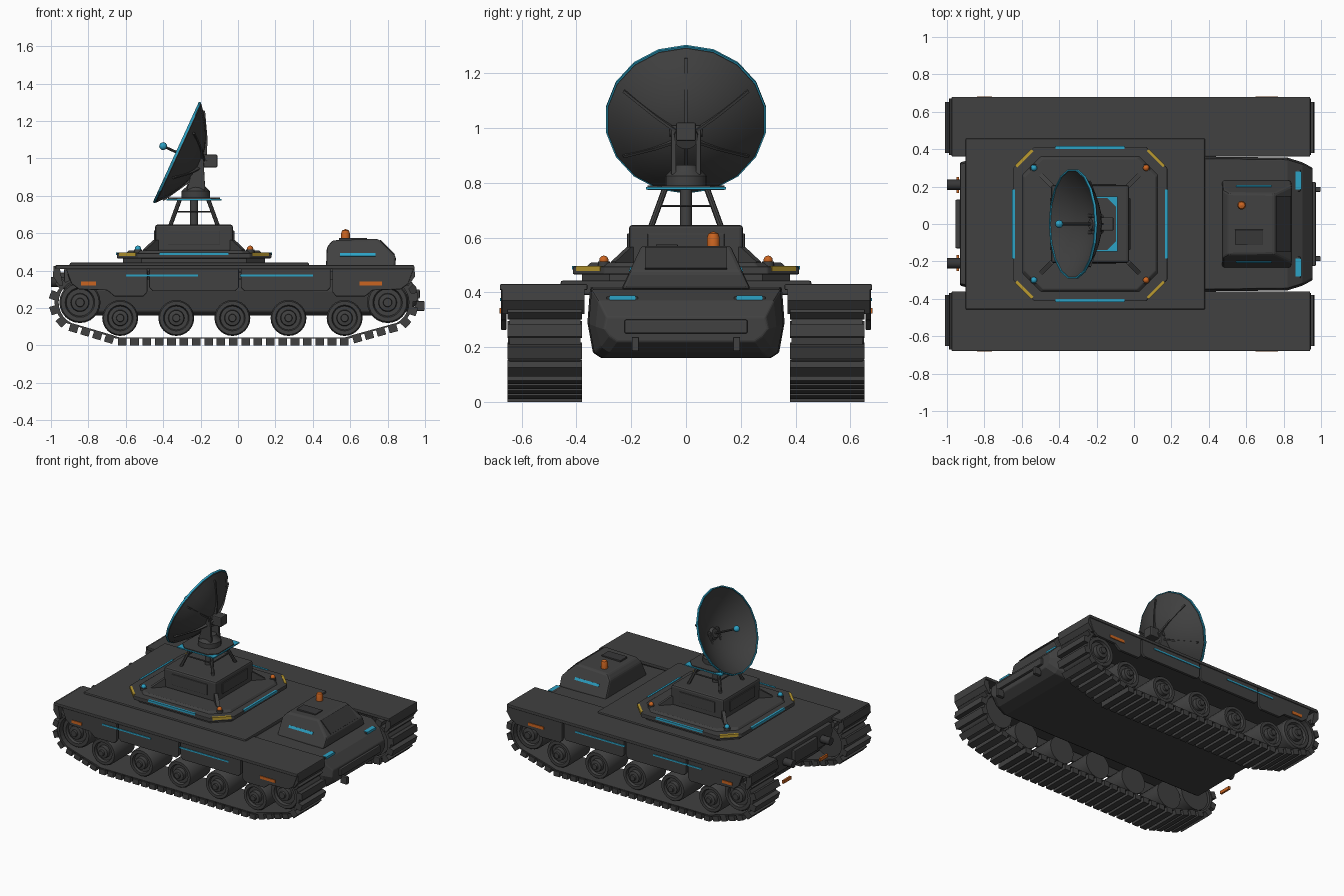
import bpy, bmesh, math
from mathutils import Matrix, Vector

if "Cube" in bpy.data.objects:
    bpy.data.objects.remove(bpy.data.objects["Cube"])

def mat(name, r, g, b):
    m = bpy.data.materials.new(name)
    m.diffuse_color = (r, g, b, 1)
    m.use_nodes = True
    m.node_tree.nodes["Principled BSDF"].inputs["Base Color"].default_value = m.diffuse_color
    return m

GREY = mat("armour grey", .052, .052, .052)
DARK = mat("dark grey", .038, .038, .039)
BLUE = mat("signal blue", .025, .36, .56)
ORANGE = mat("lamp orange", .6, .13, .015)
YELLOW = mat("warning yellow", .5, .33, .03)

def finish(name, bm, m, bevel=0, smooth=False):
    bmesh.ops.remove_doubles(bm, verts=bm.verts, dist=1e-5)
    bmesh.ops.recalc_face_normals(bm, faces=bm.faces)
    me = bpy.data.meshes.new(name)
    bm.to_mesh(me)
    bm.free()
    ob = bpy.data.objects.new(name, me)
    bpy.context.collection.objects.link(ob)
    me.materials.append(m)
    if bevel:
        b = ob.modifiers.new("bevel", 'BEVEL')
        b.width, b.segments, b.limit_method = bevel, 2, 'ANGLE'
    if smooth:
        bpy.ops.object.select_all(action='DESELECT')
        ob.select_set(True)
        bpy.context.view_layer.objects.active = ob
        bpy.ops.object.shade_smooth_by_angle(angle=math.radians(32))
    return ob

def box(name, x, y, z, m=GREY, bevel=0, M=Matrix()):
    """Box from (min, max) ranges."""
    bm = bmesh.new()
    c = [(a[0] + a[1]) / 2 for a in (x, y, z)]
    s = [abs(a[1] - a[0]) for a in (x, y, z)]
    bmesh.ops.create_cube(bm, size=1, matrix=M @ Matrix.Translation(c) @ Matrix.Diagonal((*s, 1)))
    return finish(name, bm, m, bevel)

def loft(name, rings, m=GREY, bevel=0, M=Matrix(), cap=True, loop=False, smooth=False):
    """Skin a list of equal-length closed rings."""
    bm = bmesh.new()
    vs = [[bm.verts.new(M @ Vector(p)) for p in r] for r in rings]
    n = len(vs[0])
    pairs = list(zip(vs, vs[1:])) + ([(vs[-1], vs[0])] if loop else [])
    for a, b in pairs:
        for i in range(n):
            bm.faces.new((a[i], a[(i + 1) % n], b[(i + 1) % n], b[i]))
    if cap and not loop:
        bm.faces.new(vs[0])
        bm.faces.new(vs[-1])
    return finish(name, bm, m, bevel, smooth)

def prism_y(name, pts, y0, y1, m=GREY, bevel=0):
    return loft(name, [[(x, y, z) for x, z in pts] for y in (y0, y1)], m, bevel)

def lathe(name, prof, m=GREY, M=Matrix(), n=20, smooth=True, loop=False):
    rings = [[(r * math.cos(2 * math.pi * i / n), r * math.sin(2 * math.pi * i / n), z)
              for i in range(n)] for r, z in prof]
    return loft(name, rings, m, 0, M, True, loop, smooth)

def rod(name, a, b, r, m=GREY, n=8):
    a, b = Vector(a), Vector(b)
    q = (b - a).to_track_quat('Z', 'Y').to_matrix().to_4x4()
    return lathe(name, [(r, 0), (r, (b - a).length)], m, Matrix.Translation(a) @ q, n)

def ball(name, c, r, m):
    prof = [(max(r * math.sin(t * math.pi / 8), 1e-4), -r * math.cos(t * math.pi / 8)) for t in range(9)]
    return lathe(name, prof, m, Matrix.Translation(c), 12)

def arc(cx, cz, r, a0, a1, k):
    return [Vector((cx + r * math.cos(math.radians(a0 + (a1 - a0) * i / k)), 0,
                    cz + r * math.sin(math.radians(a0 + (a1 - a0) * i / k)))) for i in range(k + 1)]

# ---- hull: lofted sections (x, bottom z, top z, half width)
secs = [(-.93, .29, .41, .33), (-.8, .16, .42, .36), (.4, .16, .42, .36), (.82, .16, .41, .355),
        (.9, .18, .37, .33), (.955, .22, .31, .30)]
rings = []
for x, b, t, w in secs:
    half = [(w - .05, b), (w - .02, b + .02), (w, b + (t - b) * .5), (w - .01, t)]
    rings.append([(x, y, z) for y, z in half] + [(x, -y, z) for y, z in reversed(half)])
loft("hull", rings, GREY, .006)
box("deck", (-.9, .38), (-.458, .458), (.39, .443), GREY, .008)
box("nose_bar", (.93, .972), (-.225, .225), (.25, .3), GREY, .006)
box("rear_panel", (-.955, -.91), (-.13, .13), (.3, .39), GREY, .006)

# ---- track path shared by both sides
wheel_x = [-.63 + .3 * i for i in range(5)]
path = (arc(-.845, .23, .125, 90, 242, 12) + arc(-.63, .145, .105, 242, 270, 3)
        + arc(.57, .145, .105, 270, 298, 3) + arc(.80, .23, .125, 298, 450, 12))
segs = list(zip(path, path[1:] + path[:1]))
total = sum((b - a).length for a, b in segs)
PADS = 62

def at(d):
    for a, b in segs:
        l = (b - a).length
        if d <= l:
            return a + (b - a) * d / l, (b - a).normalized()
        d -= l
    return path[0], Vector((-1, 0, 0))

for s, side in ((-1, "front"), (1, "back")):
    # belt and tread pads
    cen = Vector((-.02, 0, .2))
    belt = []
    for p in path:
        o = (p - cen).normalized() * .011
        belt.append([(p + o).xz, (p - o).xz])
    loft(side + "_track_belt", [[(q.x, s * y, q.y) for q, y in
         ((o, .385), (o, .645), (i, .645), (i, .385))] for o, i in belt], GREY, loop=True)
    bm = bmesh.new()
    for i in range(PADS):
        p, t = at((i + .5) * total / PADS)
        nrm = Vector((t.z, 0, -t.x))
        if nrm.dot(p - cen) < 0:
            nrm = -nrm
        R = Matrix((t, nrm.cross(t), nrm)).transposed().to_4x4()
        M = Matrix.Translation(p + nrm * .022 + Vector((0, s * .515, 0))) @ R
        bmesh.ops.create_cube(bm, size=1, matrix=M @ Matrix.Diagonal((.046, .272, .036, 1)))
    finish(side + "_track_pads", bm, GREY)
    # road wheels, idler and sprocket
    spin = Matrix.Rotation(-s * math.pi / 2, 4, 'X')
    for i, (x, z, r) in enumerate([(x, .147, .096) for x in wheel_x] + [(-.845, .23, .11), (.80, .23, .11)]):
        prof = [(r, .40), (r, .61), (r * .93, .622), (r * .72, .622), (r * .66, .605), (r * .45, .605),
                (r * .42, .632), (r * .22, .636), (r * .2, .65), (.002, .65)]
        lathe(f"{side}_wheel_{i + 1}", prof, GREY, Matrix.Translation((x, 0, z)) @ spin, 24)
    # fender, flaps and skirts
    box(side + "_fender", (-.975, .942), (s * .36, s * .68), (.408, .43), GREY, .005)
    for e, x0, x1 in ((-1, -.985, -.955), (1, .942, .915)):
        prism_y(f"{side}_flap_{e}", [(x0, .425), (x0 + e * .005, .37), (x0 - e * .03, .32),
                (x1 - e * .02, .32), (x1, .425)], s * .37, s * .672, GREY)
    for e in (-1, 1):
        c = .01
        X = lambda d: c + e * d
        prism_y(f"{side}_end_skirt_{e}", [(X(.495), .41), (X(.495), .285), (X(.515), .262), (X(.67), .262),
                (X(.71), .295), (X(.86), .3), (X(.9), .33), (X(.93), .41)], s * .655, s * .676, GREY, .005)
        prism_y(f"{side}_mid_skirt_{e}", [(X(.005), .41), (X(.005), .31), (X(.025), .29), (X(.465), .29),
                (X(.485), .31), (X(.485), .41)], s * .655, s * .676, GREY, .005)
    for i, (a, b) in enumerate(((-.6, -.215), (.01, .4))):
        box(f"{side}_blue_strip_{i}", (a, b), (s * .675, s * .68), (.369, .38), BLUE)
    for i, (a, b) in enumerate(((-.84, -.76), (.65, .77))):
        box(f"{side}_marker_{i}", (a, b), (s * .675, s * .681), (.322, .342), ORANGE)
    # nose and tail fittings
    box(side + "_headlight_housing", (.82, .89), (s * .175, s * .29), (.33, .385), GREY, .004)
    box(side + "_headlight", (.845, .895), (s * .185, s * .28), (.342, .388), BLUE)
    box(side + "_tow_hook", (.945, .998), (s * .172, s * .198), (.185, .237), GREY, .004)
    rod(side + "_exhaust", (-.9, s * .21, .34), (-1, s * .21, .34), .027, DARK, 14)
    box(side + "_tail_lamp", (-.948, -.935), (s * .165, s * .25), (.2, .222), ORANGE)
    # cab side window strip
    box(side + "_cab_window", (.545, .735), (-.004, .004), (-.009, .009), BLUE, 0,
        Matrix.Translation((0, s * .202, .484)) @ Matrix.Rotation(s * math.atan(.07 / .15), 4, 'X'))

# ---- cab with sloped sides
prof = [(.47, .41), (.475, .525), (.505, .562), (.75, .57), (.845, .475), (.84, .41)]
wid = lambda z: .237 - .07 * (z - .41) / .15
loft("cab", [[(x, s * wid(z), z) for x, z in prof] for s in (-1, 1)], GREY, .012)
box("windscreen", (-.055, .055), (-.15, .15), (-.003, .006), DARK, 0,
    Matrix.Translation((.797, 0, .523)) @ Matrix.Rotation(math.radians(45), 4, 'Y'))
box("cab_hatch", (.54, .69), (-.11, -.03), (.56, .575), DARK, .003)
lathe("beacon", [(.023, .56), (.023, .6), (.018, .615), (.002, .622)], ORANGE, Matrix.Translation((.575, .1, 0)), 12)

# ---- octagonal turret platform
CX = -.235
def octagon(name, h, cut, z0, z1, m=GREY, bevel=0, h1=None):
    def ring(h, z):
        k = h - cut
        return [(CX + x, y, z) for x, y in ((h, -k), (h, k), (k, h), (-k, h), (-h, k), (-h, -k), (-k, -h), (k, -h))]
    return loft(name, [ring(h, z0), ring(h1 or h, z1)], m, bevel)
octagon("turntable_base", .38, .1, .44, .468)
octagon("turntable_plate", .413, .115, .466, .494, GREY, .004)
octagon("turntable_step", .365, .1, .49, .508, GREY, .004, .35)
for i in range(4):
    R = Matrix.Translation((CX, 0, 0)) @ Matrix.Rotation(i * math.pi / 2, 4, 'Z')
    box(f"platform_blue_strip_{i}", (.402, .416), (-.185, .185), (.483, .497), BLUE, 0, R)
    D = R @ Matrix.Rotation(math.pi / 4, 4, 'Z')
    d = (2 * .413 - .115) / math.sqrt(2)
    box(f"platform_yellow_strip_{i}", (d - .013, d + .003), (-.062, .062), (.478, .497), YELLOW, 0, D)
    # pedestal corner gussets and side panels
    g = [(.26, .5), (.375, .5), (.375, .512), (.295, .565), (.26, .565)]
    loft(f"gusset_{i}", [[(x, y, z) for x, z in g] for y in (-.012, .012)], GREY, 0, D)
    box(f"pedestal_panel_{i}", (.2, .215), (-.14, .14), (.54, .615), GREY, .003, R)
    # mast legs and braces
    rod(f"mast_leg_{i}", D @ Vector((.18, 0, .64)), D @ Vector((.105, 0, .785)), .011)
    rod(f"mast_brace_{i}", D @ Vector((.142, 0, .715)), R @ Vector((.1, -.1, .715)), .005, GREY, 6)
    x, y = CX + (.3 if i in (0, 3) else -.3), .3 if i < 2 else -.3
    rod(f"lamp_base_{i}", (x, y, .49), (x, y, .512), .022, GREY, 12)
    ball(f"corner_lamp_{i}", (x, y, .517), .017, ORANGE if x > CX else BLUE)
box("pedestal", (CX - .208, CX + .208), (-.208, .208), (.5, .646), GREY, .012)
rod("mast", (CX, 0, .64), (CX, 0, .79), .022, GREY, 16)

# ---- upper platform with blue edge
box("mast_plate_edge", (CX - .146, CX + .146), (-.146, .146), (.776, .784), BLUE)
octagon("mast_plate", .14, .05, .774, .79)
lathe("pan_drum", [(.076, .788), (.076, .825), (.05, .85), (.045, .865), (.002, .865)], GREY,
      Matrix.Translation((CX + .01, 0, 0)))
for s in (-1, 1):
    prism_y(f"yoke_arm_{s}", [(-.275, .83), (-.175, .83), (-.185, 1.01), (-.225, 1.01)], s * .036, s * .054, GREY, .003)
box("drive_box", (-.185, -.11), (-.036, .036), (.952, 1.02), GREY, .006)
rod("tilt_axle", (-.205, -.06, .985), (-.205, .06, .985), .016, GREY, 12)

# ---- dish, tilted up and facing -x
n = Vector((-.91, 0, .417)).normalized()
u = Vector((n.z, 0, -n.x))
DM = Matrix.Translation((-.3275, 0, 1.0325)) @ Matrix((u, n.cross(u), n)).transposed().to_4x4()
RAD = .29
curve = [(max(RAD * i / 7, .002), -.125 * (1 - (i / 7) ** 2)) for i in range(8)]
lathe("dish", curve + [(r, z - .012) for r, z in reversed(curve)], GREY, DM, 18)
lathe("dish_rim", [(.288, -.008), (.296, -.008), (.296, .005), (.288, .005)], BLUE, DM, 18, False, True)
for i in range(6):
    R = DM @ Matrix.Rotation(i * math.pi / 3, 4, 'Z')
    rib = [(.02, -.13), (.13, -.108), (.26, -.03), (.265, -.045), (.13, -.122), (.02, -.165)]
    loft(f"dish_rib_{i}", [[(x, y, z) for x, z in rib] for y in (-.005, .005)], GREY, 0, R)
lathe("dish_hub", [(.045, -.165), (.045, -.125), (.03, -.105), (.002, -.105)], GREY, DM, 14)
rod("feed_arm", DM @ Vector((0, 0, -.12)), DM @ Vector((0, 0, .075)), .007)
ball("feed_horn", DM @ Vector((0, 0, .08)), .021, BLUE)
